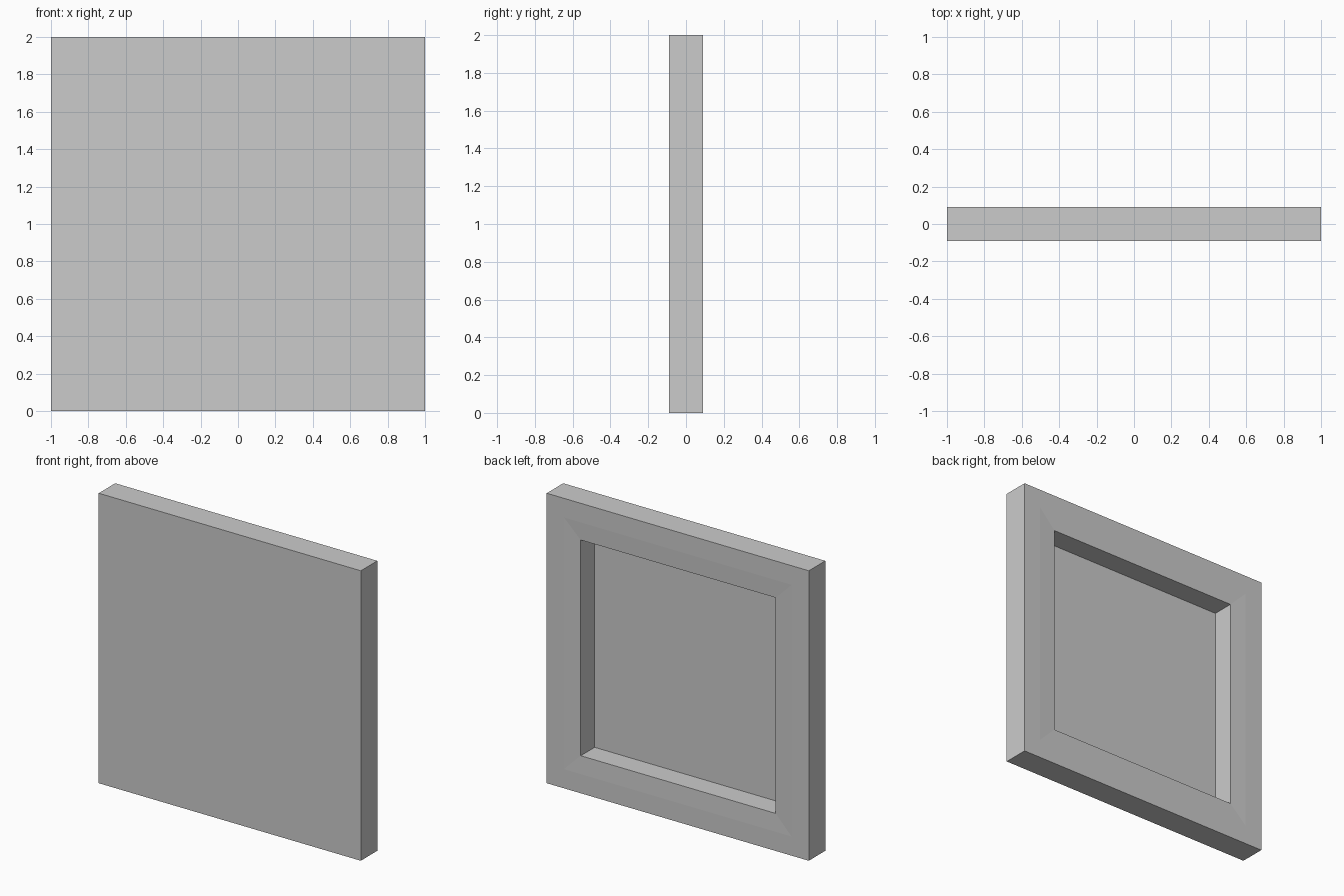
import bpy, bmesh

if "Cube" in bpy.data.objects:
    bpy.data.objects.remove(bpy.data.objects["Cube"])

HALF, BACK, FRONT = 1.0, 0.09, -0.09

grey = bpy.data.materials.new("plain grey")
grey.diffuse_color = (0.6, 0.6, 0.6, 1.0)
grey.use_nodes = True
grey.node_tree.nodes["Principled BSDF"].inputs["Base Color"].default_value = grey.diffuse_color


def square(bm, inset, y):
    """Square loop of vertices in the xz plane, centred on z = 1."""
    h = HALF - inset
    return [bm.verts.new((sx * h, y, 1 + sz * h))
            for sx, sz in ((-1, -1), (1, -1), (1, 1), (-1, 1))]


# Concentric loops: front edge, back edge, rim line, recess lip, recess floor
profile = [(0, FRONT), (0, BACK), (0.132, BACK), (0.256, BACK - 0.005), (0.256, -0.067)]
bm = bmesh.new()
loops = [square(bm, inset, y) for inset, y in profile]
for a, b in zip(loops, loops[1:]):
    for i in range(4):
        j = (i + 1) % 4
        bm.faces.new((a[i], a[j], b[j], b[i]))

# Flat front sheet and flat recess floor
bm.faces.new(loops[0])
bm.faces.new(loops[-1])
bmesh.ops.recalc_face_normals(bm, faces=bm.faces)

mesh = bpy.data.meshes.new("framed_wall_panel")
bm.to_mesh(mesh)
bm.free()
mesh.materials.append(grey)
panel = bpy.data.objects.new("framed_wall_panel", mesh)
bpy.context.collection.objects.link(panel)
